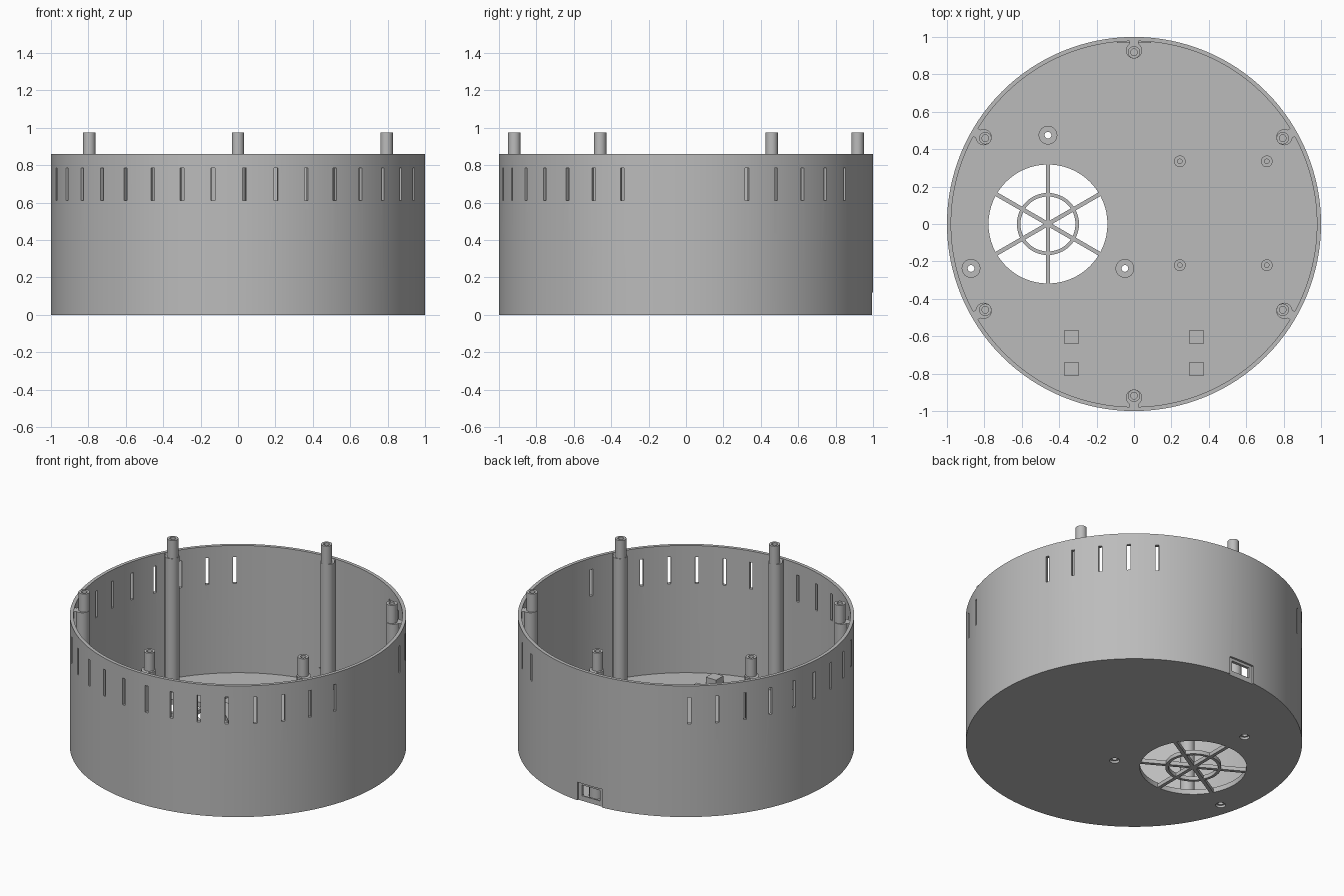
import bpy, bmesh, math
from mathutils import Matrix, Vector

if "Cube" in bpy.data.objects:
    bpy.data.objects.remove(bpy.data.objects["Cube"])

H, FLOOR = 0.86, 0.025
FAN = (-0.46, 0.0)

grey = bpy.data.materials.new("plain_grey")
grey.diffuse_color = (0.5, 0.5, 0.5, 1)
grey.use_nodes = True
grey.node_tree.nodes["Principled BSDF"].inputs["Base Color"].default_value = grey.diffuse_color


def finish(bm, name):
    bmesh.ops.recalc_face_normals(bm, faces=bm.faces)
    me = bpy.data.meshes.new(name)
    bm.to_mesh(me)
    bm.free()
    me.materials.append(grey)
    ob = bpy.data.objects.new(name, me)
    bpy.context.collection.objects.link(ob)
    return ob


def smooth(ob):
    bpy.ops.object.select_all(action='DESELECT')
    ob.select_set(True)
    bpy.context.view_layer.objects.active = ob
    bpy.ops.object.shade_smooth_by_angle(angle=math.radians(30))


def lathe(name, profile, loc=(0, 0), seg=32, closed=False):
    """Spin (radius, z) points around z."""
    bm = bmesh.new()
    vs = [bm.verts.new((r, 0, z)) for r, z in profile]
    es = [bm.edges.new(p) for p in zip(vs, vs[1:])]
    if closed:
        es.append(bm.edges.new((vs[-1], vs[0])))
    bmesh.ops.spin(bm, geom=vs + es, cent=(0, 0, 0), axis=(0, 0, 1),
                   angle=2 * math.pi, steps=seg, use_duplicate=False)
    bmesh.ops.remove_doubles(bm, verts=bm.verts, dist=1e-5)
    bmesh.ops.translate(bm, verts=bm.verts, vec=(loc[0], loc[1], 0))
    return finish(bm, name)


def add_box(bm, centre, size, angle=0.0, pivot=(0, 0)):
    """Box placed relative to a pivot, then turned around it."""
    m = (Matrix.Translation((pivot[0], pivot[1], 0)) @ Matrix.Rotation(angle, 4, 'Z')
         @ Matrix.Translation(centre) @ Matrix.Diagonal(Vector((*size, 1))))
    bmesh.ops.create_cube(bm, size=1, matrix=m)


def add_cyl(bm, x, y, r, z0, z1, seg=24):
    bmesh.ops.create_cone(bm, cap_ends=True, segments=seg, radius1=r, radius2=r, depth=z1 - z0,
                          matrix=Matrix.Translation((x, y, (z0 + z1) / 2)))


def cut(ob, bm):
    cutter = finish(bm, "cutter")
    cutter.hide_render = True
    mod = ob.modifiers.new("cut", 'BOOLEAN')
    mod.object, mod.operation, mod.solver = cutter, 'DIFFERENCE', 'EXACT'
    bpy.context.view_layer.objects.active = ob
    bpy.ops.object.modifier_apply(modifier=mod.name)
    bpy.data.objects.remove(cutter)


# Round shell: wall and floor in one piece
shell = lathe("shell", [(0, 0), (1, 0), (1, H), (0.978, H), (0.978, FLOOR), (0, FLOOR)], seg=128)

# Vent slots, on a pitch of 37 with gaps at the right and the back
bm = bmesh.new()
for k in list(range(-15, 8)) + list(range(11, 16)):
    a = math.radians(2 + k * 360 / 37)
    add_box(bm, (0, -0.99, 0.698), (0.021, 0.1, 0.175), a)
# Connector recess at the back
add_box(bm, (0, 1.085, 0.05), (0.18, 0.2, 0.14))
cut(shell, bm)

# Fan opening, screw holes with wide heads, connector opening
screws = [(FAN[0] + 0.475 * math.cos(math.radians(d)), FAN[1] + 0.475 * math.sin(math.radians(d)))
          for d in (90, 210, 330)]
bm = bmesh.new()
add_cyl(bm, *FAN, 0.318, -0.1, 0.2, 64)
for x, y in screws:
    add_cyl(bm, x, y, 0.03, -0.1, 0.1)
add_box(bm, (0, 0.98, 0.068), (0.13, 0.08, 0.07))
cut(shell, bm)
smooth(shell)

# Flat inner frame around the connector opening
bm = bmesh.new()
for s in (-1, 1):
    add_box(bm, (s * 0.0775, 0.976, 0.066), (0.025, 0.016, 0.092))
add_box(bm, (0, 0.976, 0.1115), (0.18, 0.016, 0.017))
finish(bm, "connector_frame")

# Fan seat ring
smooth(lathe("fan_seat", [(0.318, 0.01), (0.418, 0.01), (0.418, 0.033), (0.318, 0.033)], FAN, 64, True))

# Fan grille: three full bars and a ring
bm = bmesh.new()
for d in (30, 90, 150):
    add_box(bm, (0, 0, 0.0125), (0.64, 0.022, 0.025), math.radians(d), FAN)
finish(bm, "grille_bars")
smooth(lathe("grille_ring", [(0.147, 0), (0.166, 0), (0.166, 0.025), (0.147, 0.025)], FAN, 48, True))

# Fan screw bosses
for x, y in screws:
    smooth(lathe("fan_screw_boss", [(0.018, 0.015), (0.05, 0.015), (0.05, 0.055), (0.018, 0.055)],
                 (x, y), 32, True))

# Circuit board standoffs with blind holes
for x in (0.245, 0.71):
    for y in (0.335, -0.22):
        smooth(lathe("board_standoff", [(0, 0.015), (0.031, 0.015), (0.031, 0.07), (0.012, 0.07),
                                        (0.012, 0.03), (0, 0.03)], (x, y), 24))

# Square support blocks
bm = bmesh.new()
for x in (-0.335, 0.335):
    for y in (-0.605, -0.775):
        add_box(bm, (x, y, 0.043), (0.075, 0.075, 0.055))
finish(bm, "support_blocks")

# Six lid posts: pillar, web to the wall, hollow pin
for i in range(6):
    a = math.radians(30 + 60 * i)
    c, s = math.cos(a), math.sin(a)
    smooth(lathe("lid_pillar", [(0, 0.015), (0.043, 0.015), (0.043, H - 0.004), (0, H - 0.004)],
                 (0.928 * c, 0.928 * s)))
    smooth(lathe("lid_pin", [(0, H - 0.02), (0.033, H - 0.02), (0.033, 0.975), (0.018, 0.975),
                             (0.018, 0.88), (0, 0.88)], (0.918 * c, 0.918 * s)))
    bm = bmesh.new()
    z0 = 0.125 if i == 1 else 0.015
    add_box(bm, (0.963, 0, (z0 + H - 0.004) / 2), (0.04, 0.05, H - 0.004 - z0), a)
    finish(bm, "lid_pillar_web")
